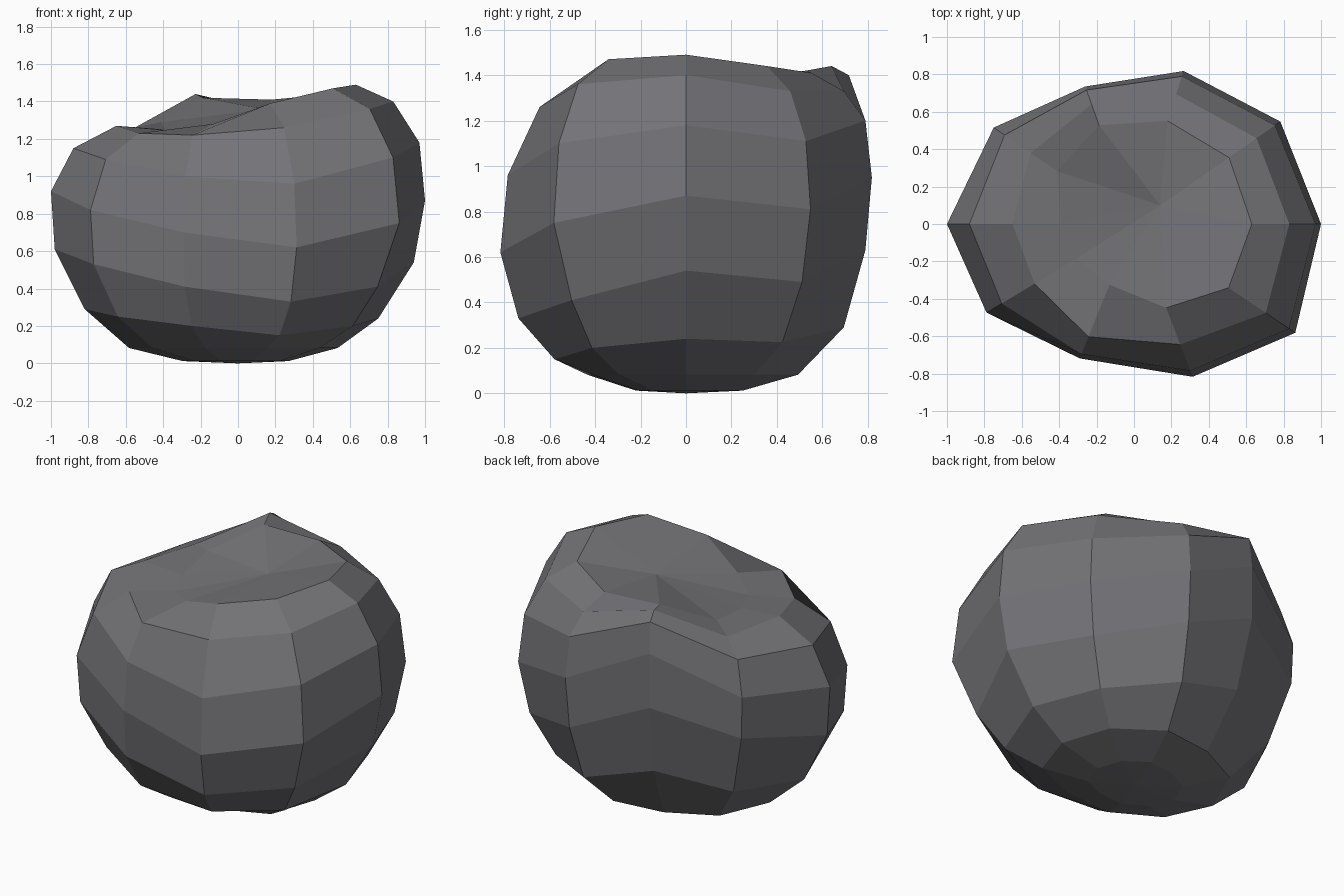
import bpy, bmesh, math
from mathutils import Vector

if "Cube" in bpy.data.objects:
    bpy.data.objects.remove(bpy.data.objects["Cube"])

# Boulder: a 10-sided, 10-band ball whose meridian profiles are pushed out of round
ANGLES = [0, 35, 72, 109.5, 145.5, 180, 211, 248, 291, 326]
BOTTOM = Vector((0, 0, 0))
TOP = Vector((0.14, 0.10, 1.36))          # sunken, off-centre top

# one row per meridian, from lower belly to the rim of the top hollow
RADII = [
    (.75, .94, 1.00, .97, .83, .63),
    (.74, .89, .955, .92, .80, .62),
    (.73, .83, .86, .83, .73, .58),
    (.68, .78, .78, .76, .68, .56),
    (.77, .90, .91, .84, .67, .50),
    (.82, .98, 1.00, .88, .65, .39),
    (.75, .90, .92, .825, .62, .36),
    (.66, .76, .775, .75, .65, .35),
    (.62, .79, .875, .84, .69, .48),
    (.74, .90, 1.04, 1.00, .85, .61),
]
HEIGHTS = [
    (.24, .54, .87, 1.18, 1.40, 1.49),
    (.225, .49, .81, 1.11, 1.33, 1.44),
    (.29, .63, .95, 1.20, 1.33, 1.41),
    (.43, .87, 1.21, 1.40, 1.44, 1.42),
    (.33, .72, .98, 1.19, 1.26, 1.29),
    (.29, .61, .92, 1.15, 1.27, 1.25),
    (.25, .53, .82, 1.09, 1.23, 1.24),
    (.20, .41, .70, 1.00, 1.22, 1.28),
    (.15, .33, .62, .96, 1.26, 1.39),
    (.20, .41, .75, 1.10, 1.36, 1.47),
]


def meridian(angle, radii, heights):
    """Points of one profile, bottom to top, without the two poles."""
    a = math.radians(angle)
    # shallow base rings, derived from the lowest belly ring
    pts = [(radii[0] * .36, .012), (radii[0] * .71, .082)]
    pts += list(zip(radii, heights))
    out = [Vector((r * math.cos(a), r * math.sin(a), z)) for r, z in pts]
    out.append(out[-1].lerp(TOP, .5))     # inner ring of the hollow
    return out


bm = bmesh.new()
columns = [[bm.verts.new(p) for p in meridian(*m)]
           for m in zip(ANGLES, RADII, HEIGHTS)]
low, high = bm.verts.new(BOTTOM), bm.verts.new(TOP)
for i, a in enumerate(columns):
    b = columns[(i + 1) % len(columns)]
    bm.faces.new((low, b[0], a[0]))
    for j in range(len(a) - 1):
        bm.faces.new((a[j], b[j], b[j + 1], a[j + 1]))
    bm.faces.new((a[-1], b[-1], high))
bmesh.ops.recalc_face_normals(bm, faces=bm.faces)

mesh = bpy.data.meshes.new("boulder")
bm.to_mesh(mesh)
bm.free()

# Single stone colour, flat faces
stone = bpy.data.materials.new("dark grey stone")
stone.diffuse_color = (0.175, 0.172, 0.185, 1)
stone.use_nodes = True
stone.node_tree.nodes["Principled BSDF"].inputs["Base Color"].default_value = stone.diffuse_color
mesh.materials.append(stone)
boulder = bpy.data.objects.new("boulder", mesh)
bpy.context.collection.objects.link(boulder)
